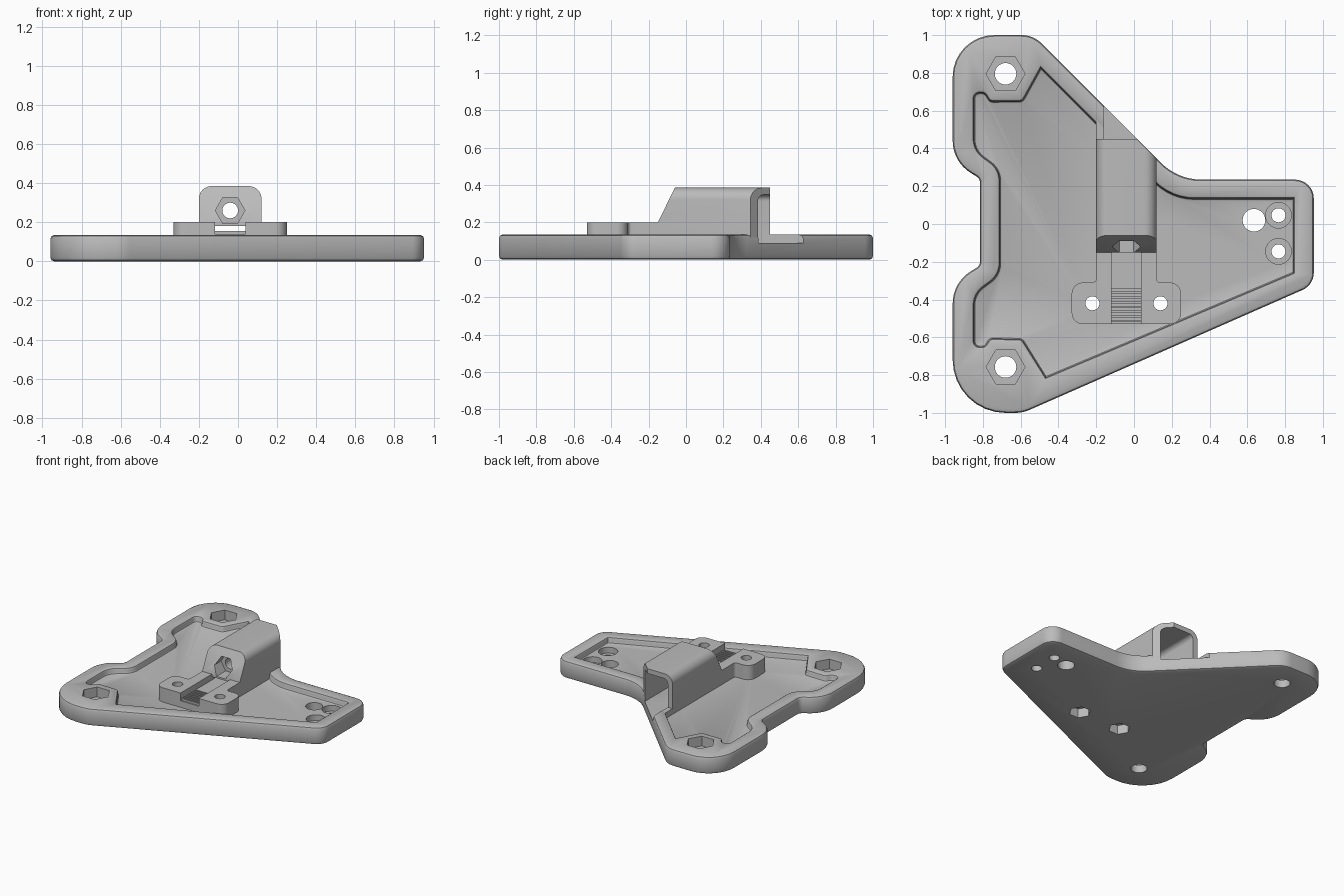
import bpy
import bmesh
from math import cos, sin, tan, pi, acos
from mathutils import Vector

if "Cube" in bpy.data.objects:
    bpy.data.objects.remove(bpy.data.objects["Cube"], do_unlink=True)

grey = bpy.data.materials.new("light_grey_plastic")
grey.use_nodes = True
colour = (0.5, 0.5, 0.5, 1)
grey.diffuse_color = colour
grey.node_tree.nodes["Principled BSDF"].inputs["Base Color"].default_value = colour


def rounded(corners, steps=8):
    """Polygon whose corners (x, y, radius) are replaced by arcs."""
    result = []
    count = len(corners)
    for i, (x, y, radius) in enumerate(corners):
        here = Vector((x, y))
        if not radius:
            result.append(here)
            continue
        to_prev = (Vector(corners[i - 1][:2]) - here).normalized()
        to_next = (Vector(corners[(i + 1) % count][:2]) - here).normalized()
        half = acos(max(-1, min(1, to_prev.dot(to_next)))) / 2
        centre = here + (to_prev + to_next).normalized() * radius / sin(half)
        reach = radius / tan(half)
        start = here + to_prev * reach - centre
        end = here + to_next * reach - centre
        sweep = start.angle_signed(end)
        for k in range(steps + 1):
            a = -sweep * k / steps
            result.append(centre + Vector((start.x * cos(a) - start.y * sin(a),
                                           start.x * sin(a) + start.y * cos(a))))
    return result


def ngon(x, y, radius, sides=32):
    return [Vector((x + radius * cos(2 * pi * k / sides),
                    y + radius * sin(2 * pi * k / sides))) for k in range(sides)]


def rect(x0, x1, y0, y1):
    return [Vector(p) for p in ((x0, y0), (x1, y0), (x1, y1), (x0, y1))]


def grow(points, amount):
    """Offset a closed polygon outwards by amount."""
    count = len(points)
    area = sum(points[i - 1].cross(points[i]) for i in range(count))
    sign = 1 if area > 0 else -1
    result = []
    for i, p in enumerate(points):
        a = (p - points[i - 1]).normalized()
        b = (points[(i + 1) % count] - p).normalized()
        na, nb = Vector((a.y, -a.x)), Vector((b.y, -b.x))
        mid = (na + nb).normalized()
        result.append(p + mid * sign * amount / max(0.4, mid.dot(na)))
    return result


def loft(name, points, layers, axis="Z"):
    """Solid made of offset copies of a polygon, layers = (offset, height)."""
    place = {"Z": lambda a, b, c: (a, b, c),
             "Y": lambda a, b, c: (a, c, b),
             "X": lambda a, b, c: (c, a, b)}[axis]
    bm = bmesh.new()
    rings = []
    for offset, height in layers:
        loop = grow(points, offset) if offset else points
        rings.append([bm.verts.new(place(p[0], p[1], height)) for p in loop])
    for low, high in zip(rings, rings[1:]):
        for i in range(len(low)):
            bm.faces.new((low[i - 1], low[i], high[i], high[i - 1]))
    bm.faces.new(rings[0])
    bm.faces.new(rings[-1])
    bmesh.ops.recalc_face_normals(bm, faces=bm.faces[:])
    mesh = bpy.data.meshes.new(name)
    bm.to_mesh(mesh)
    bm.free()
    mesh.materials.append(grey)
    obj = bpy.data.objects.new(name, mesh)
    bpy.context.collection.objects.link(obj)
    return obj


def prism(name, points, low, high, axis="Z"):
    return loft(name, points, [(0, low), (0, high)], axis)


def cut(targets, cutter):
    """Subtract the cutter from every target, then discard it."""
    cutter.hide_render = True
    for target in targets:
        bpy.context.view_layer.objects.active = target
        mod = target.modifiers.new("cut", "BOOLEAN")
        mod.operation = "DIFFERENCE"
        mod.solver = "EXACT"
        mod.object = cutter
        bpy.ops.object.modifier_apply(modifier=mod.name)
    bpy.data.objects.remove(cutter, do_unlink=True)


TOP, FLOOR, MID = 0.135, 0.09, -0.04

# Base plate with softened edges
outline = rounded([
    (-0.533, 1, 0.15), (-0.96, 1, 0.22), (-0.96, 0.33, 0.2), (-0.815, 0.24, 0.04),
    (-0.815, -0.22, 0.04), (-0.96, -0.31, 0.2), (-0.96, -1, 0.28), (-0.589, -1, 0.2),
    (0.952, -0.323, 0.1), (0.952, 0.235, 0.1), (0.232, 0.235, 0.3)])
plate = loft("base_plate", outline, [
    (-0.02, 0), (-0.006, 0.006), (0, 0.02),
    (0, TOP - 0.02), (-0.006, TOP - 0.006), (-0.02, TOP)])

# Shallow pocket in the plate top
pocket = rounded([
    (-0.493, 0.826, 0), (-0.59, 0.65, 0.03), (-0.762, 0.648, 0.03), (-0.79, 0.694, 0.03),
    (-0.847, 0.694, 0.03), (-0.847, 0.39, 0.12), (-0.71, 0.29, 0.12),
    (-0.71, -0.27, 0.12), (-0.847, -0.37, 0.12), (-0.847, -0.65, 0.03),
    (-0.79, -0.65, 0.03), (-0.762, -0.606, 0.03), (-0.593, -0.61, 0.03),
    (-0.467, -0.812, 0), (0.845, -0.258, 0), (0.845, 0.134, 0), (0.197, 0.134, 0.3)], 6)
cut([plate], loft("pocket_cutter", pocket, [
    (-0.012, FLOOR), (-0.004, FLOOR + 0.004), (0, FLOOR + 0.012), (0, TOP - 0.016),
    (0.005, TOP - 0.005), (0.016, TOP + 0.0005), (0.016, 0.2)]))

# Corner bolt holes with hexagonal nut recesses
for y in (0.795, -0.757):
    cut([plate], prism("nut_cutter", ngon(-0.68, y, 0.103, 6), 0.06, 0.3))
    cut([plate], prism("bolt_cutter", ngon(-0.68, y, 0.057), -0.1, 0.3))

# Holes at the narrow end: one plain, two counterbored
cut([plate], prism("hole_cutter", ngon(0.635, 0.02, 0.06), -0.1, 0.3))
for y in (0.046, -0.145):
    cut([plate], prism("counterbore_cutter", ngon(0.765, y, 0.068), 0.045, 0.3))
    cut([plate], prism("screw_cutter", ngon(0.765, y, 0.037), -0.1, 0.3))

# Tunnel housing: rounded arch, slanted front, back trimmed along the plate edge
tunnel = prism("tunnel_housing", rounded([
    (-0.2, FLOOR - 0.005, 0), (0.12, FLOOR - 0.005, 0),
    (0.12, 0.385, 0.065), (-0.2, 0.385, 0.065)]), -0.15, 0.45, "Y")
cut([tunnel], prism("slant_cutter", [
    (-0.4, 0.2), (-0.15, 0.2), (-0.06, 0.385), (0, 0.508), (-0.4, 0.508)], -1, 1, "X"))
cut([tunnel], prism("edge_cutter", [
    (-0.236, 0.7), (0.464, 0), (0.8, 0), (0.8, 0.7)], 0, 1))

# Low rail continuing the tunnel wall to the rim
prism("side_rail", rect(-0.2, -0.16, 0.43, 0.56), FLOOR - 0.005, TOP - 0.001)

# Hollow of the tunnel, open at the back
cut([plate, tunnel], prism("hollow_cutter", rounded([
    (-0.16, FLOOR, 0), (0.08, FLOOR, 0),
    (0.08, 0.348, 0.035), (-0.16, 0.348, 0.035)]), 0.04, 0.8, "Y"))

# Tension bolt hole, nut recess and strap slot in the slanted front
cut([tunnel], prism("nut_cutter", ngon(MID, 0.26, 0.076, 6), -0.3, -0.04, "Y"))
cut([tunnel], prism("bolt_cutter", ngon(MID, 0.26, 0.04), -0.3, 0.1, "Y"))
cut([tunnel], prism("slot_cutter", rect(-0.118, 0.038, 0.155, 0.18), -0.3, 0.1, "Y"))

# T-shaped clamp block, mirrored about the tunnel centre line
half_t = [(0.16, -0.15, 0), (0.16, -0.31, 0.02), (0.29, -0.31, 0.06), (0.29, -0.53, 0.06)]
clamp = prism("clamp_block", rounded(
    [(MID + x, y, r) for x, y, r in half_t]
    + [(MID - x, y, r) for x, y, r in reversed(half_t)]), FLOOR - 0.005, 0.2)

# Strap channel with cross teeth
cut([clamp], prism("channel_cutter", rect(-0.118, 0.038, -0.6, -0.1), 0.155, 0.3))
for k in range(8):
    y = -0.345 - 0.025 * k
    cut([clamp], prism("tooth_cutter", rect(-0.118, 0.038, y - 0.013, y), 0.14, 0.17))

# Clamp bolts through the block, hexagonal nut recesses underneath
for x in (MID - 0.18, MID + 0.18):
    cut([plate, clamp], prism("bolt_cutter", ngon(x, -0.42, 0.037), -0.1, 0.3))
    cut([plate], prism("nut_cutter", ngon(x, -0.42, 0.077, 6), -0.1, 0.07))

# Smooth curved walls, keep edges crisp
for obj in (plate, tunnel, clamp):
    bpy.ops.object.select_all(action="DESELECT")
    obj.select_set(True)
    bpy.context.view_layer.objects.active = obj
    bpy.ops.object.shade_smooth_by_angle(angle=pi / 5)
